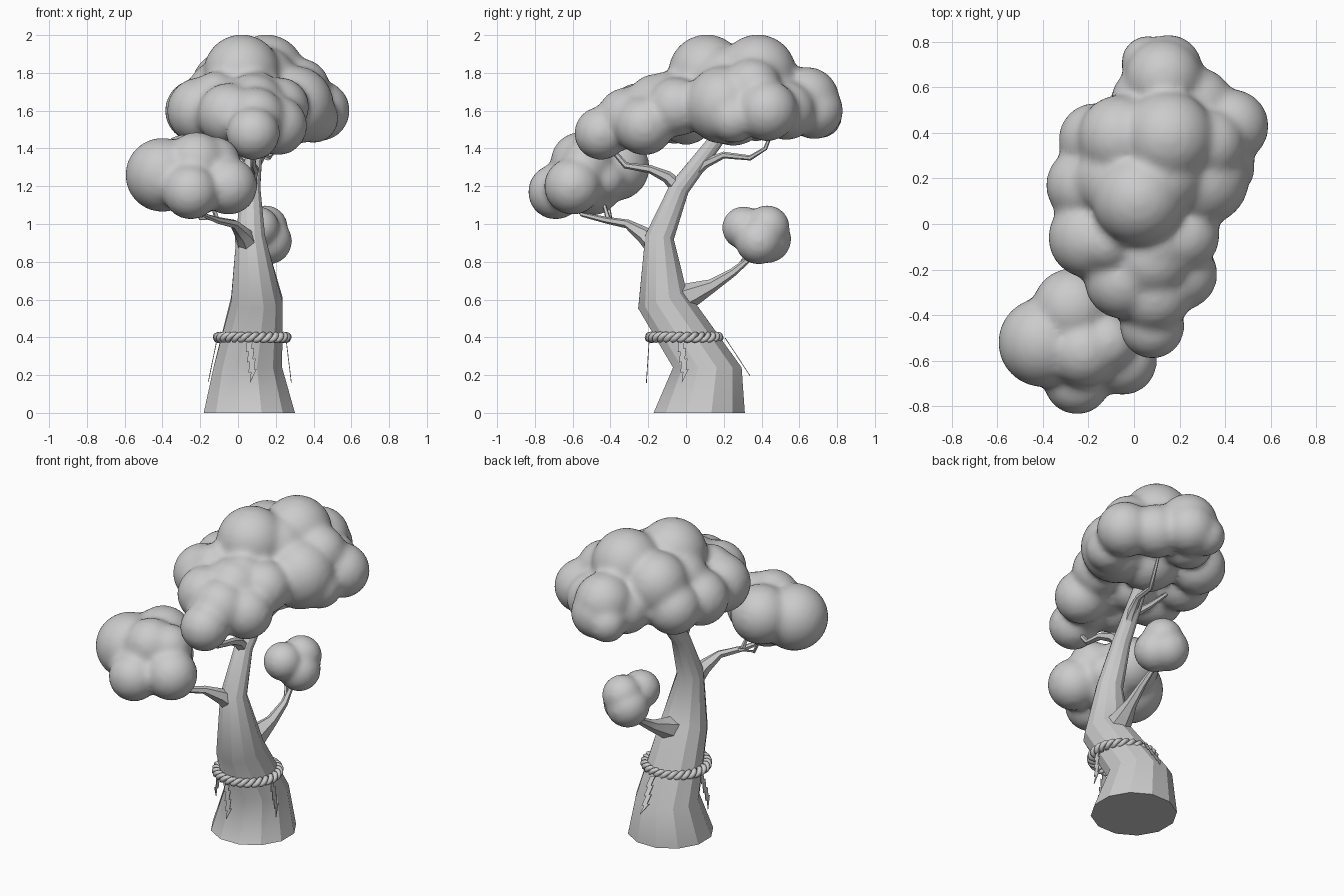
import bpy, bmesh
from math import sin, cos, pi, tau
from mathutils import Vector, Matrix

if "Cube" in bpy.data.objects:
    bpy.data.objects.remove(bpy.data.objects["Cube"])


def finish(bm, name, smooth=False):
    bmesh.ops.recalc_face_normals(bm, faces=bm.faces)
    mesh = bpy.data.meshes.new(name)
    bm.to_mesh(mesh)
    bm.free()
    for p in mesh.polygons:
        p.use_smooth = smooth
    ob = bpy.data.objects.new(name, mesh)
    bpy.context.collection.objects.link(ob)
    return ob


def limb(name, pts, sides=6, flat_start=False):
    """Faceted tapering tube through (x, y, z, radius) points, creased lengthwise."""
    bm = bmesh.new()
    pos = [Vector(p[:3]) for p in pts]
    rings = []
    for i, p in enumerate(pos):
        t = (pos[min(i + 1, len(pos) - 1)] - pos[max(i - 1, 0)]).normalized()
        if flat_start and i < 2:
            t = Vector((0, 0, 1))
        u = Vector((1, 0, 0)) if abs(t.x) < 0.8 else Vector((0, 1, 0))
        u = (u - t * u.dot(t)).normalized()
        v = t.cross(u)
        rings.append([bm.verts.new(p + pts[i][3] * (u * cos(a) + v * sin(a)))
                      for a in (tau * (k + 0.5) / sides for k in range(sides))])
    for a, b in zip(rings, rings[1:]):
        for k in range(sides):
            n = (k + 1) % sides
            bm.faces.new((a[k], a[n], b[n], b[k]))
            bm.edges.get((a[k], b[k])).smooth = False
    for ring in (rings[0], rings[-1]):
        for e in bm.faces.new(ring).edges:
            e.smooth = False
    for a, b in zip(rings, rings[1:]):
        for k in range(sides):
            bm.edges.get((a[k], b[k])).smooth = False
    return finish(bm, name, True)


def foliage(name, balls, voxel=0.02):
    """Cluster of spheres melted into one smooth clump."""
    bm = bmesh.new()
    for x, y, z, r in balls:
        bmesh.ops.create_icosphere(bm, subdivisions=4, radius=r + .002,
                                   matrix=Matrix.Translation((x, y, z)))
    ob = finish(bm, name, True)
    rm = ob.modifiers.new("melt", 'REMESH')
    rm.mode = 'VOXEL'
    rm.voxel_size = voxel
    rm.use_smooth_shade = True
    sm = ob.modifiers.new("soften", 'SMOOTH')
    sm.factor, sm.iterations = 0.5, 8
    return ob


# Trunk
limb("trunk", [(.06, .07, 0, .25), (.052, .113, .24, .188), (.10, -.125, .6, .141),
               (.067, -.14, .93, .079), (.065, -.035, 1.19, .055),
               (.09, .15, 1.43, .042), (.1, .25, 1.56, .03)], 12, True)

# Branches and twigs
limb("low_front_branch", [(.07, -.13, .86, .07), (.03, -.22, .94, .045), (-.02, -.31, 1.0, .024),
                          (-.11, -.42, 1.02, .018), (-.19, -.55, 1.05, .012), (-.23, -.6, 1.12, .009)])
limb("low_front_twig_a", [(-.11, -.41, 1.02, .015), (-.13, -.43, 1.09, .01), (-.15, -.44, 1.17, .008)], 5)
limb("low_front_twig_b", [(-.08, -.39, 1.02, .014), (-.2, -.4, 1.03, .01), (-.25, -.42, 1.15, .008)], 5)
limb("low_back_branch", [(.1, -.08, .58, .09), (.12, .05, .635, .06), (.14, .14, .675, .035),
                         (.15, .25, .745, .022), (.14, .34, .82, .014), (.14, .37, .88, .01)])
limb("low_back_twig", [(.15, .27, .76, .014), (.12, .31, .82, .01), (.1, .32, .92, .008)], 5)
limb("high_front_branch", [(.065, -.02, 1.17, .045), (.07, -.1, 1.25, .032), (.09, -.19, 1.29, .022),
                           (.08, -.32, 1.31, .017), (.08, -.38, 1.38, .014), (.08, -.42, 1.46, .01)])
limb("high_back_branch", [(.075, .02, 1.25, .035), (.1, .1, 1.32, .026), (.13, .2, 1.365, .018),
                          (.16, .34, 1.35, .014), (.2, .42, 1.4, .011), (.2, .46, 1.5, .008)])
limb("high_side_twig", [(.08, .06, 1.32, .028), (-.02, .12, 1.4, .018), (-.12, .17, 1.5, .01)])

# Foliage clumps
foliage("crown", [
    # front slope
    (.08, -.45, 1.48, .14), (.21, -.22, 1.52, .155), (-.05, -.25, 1.58, .165),
    (-.2, -.06, 1.6, .175), (.08, -.15, 1.62, .175), (.22, -.05, 1.62, .155),
    (-.12, -.08, 1.68, .125), (.1, -.1, 1.67, .135), (0, 0, 1.57, .15),
    (.09, -.31, 1.56, .162),
    # tall rear mass
    (.02, .11, 1.8, .202), (.15, .38, 1.8, .202), (-.06, .38, 1.73, .185), (-.22, .17, 1.6, .165),
    (-.17, .37, 1.6, .16), (.3, .2, 1.63, .205), (.43, .43, 1.6, .16), (.28, .53, 1.6, .155),
    (.13, .64, 1.66, .17), (.15, .68, 1.6, .15), (.05, .54, 1.6, .15), (.1, .25, 1.6, .185),
    (.06, .71, 1.57, .115), (.33, .35, 1.72, .155), (.4, .25, 1.56, .13), (-.1, .2, 1.7, .165),
    (.13, .22, 1.76, .18)])
foliage("low_front_foliage", [
    (-.4, -.52, 1.26, .195), (-.27, -.37, 1.3, .175), (-.22, -.56, 1.33, .155),
    (-.25, -.69, 1.17, .145), (-.05, -.6, 1.2, .15), (-.12, -.52, 1.33, .13),
    (-.15, -.44, 1.24, .12), (-.22, -.5, 1.2, .155)])
foliage("low_back_foliage", [
    (.162, .385, .91, .122), (.11, .43, .92, .125), (.105, .305, .98, .112), (.145, .43, .98, .117)], .015)

# Twisted rope ring around the trunk
RC = Vector((.075, -.01, .4))
STRANDS, TWISTS, STEPS = 2, 14, 280
cu = bpy.data.curves.new("rope", 'CURVE')
cu.dimensions = '3D'
cu.bevel_depth, cu.bevel_resolution = .0155, 1
for s in range(STRANDS):
    sp = cu.splines.new('POLY')
    sp.points.add(STEPS - 1)
    sp.use_cyclic_u = True
    for i, p in enumerate(sp.points):
        a = tau * i / STEPS
        b = a * TWISTS + tau * s / STRANDS
        r = .179 + .0145 * cos(b)
        p.co = (RC.x + r * cos(a), RC.y + r * sin(a), RC.z + .0145 * sin(b), 1)
rope = bpy.data.objects.new("rope", cu)
bpy.context.collection.objects.link(rope)


# Zigzag paper streamers: slanted panels hanging in steps, the last one pointed
def streamer(name, angle, dist, lean, drop):
    bm = bmesh.new()
    out = Vector((cos(angle), sin(angle), 0))
    side = Vector((-sin(angle), cos(angle), 0))
    down = Vector((0, 0, -drop)) + out * lean
    top = Vector((RC.x, RC.y, .385)) + out * dist
    for k in range(4):
        s, t, w = -.026 + .007 * k, .24 * k, .03
        tip = .004 if k == 3 else w
        panel = [(s, t - .03), (s - .008, t + .27), (s - .008 + tip, t + .24), (s + w, t - .06)]
        bm.faces.new([bm.verts.new(top + side * a + down * b) for a, b in panel])
    ob = finish(bm, name)
    so = ob.modifiers.new("thickness", 'SOLIDIFY')
    so.thickness, so.offset = .004, 0


for nm, k, d, lean, drop in (("front", -1, .185, .015, .23), ("right", 0, .18, .028, .23),
                             ("back", 1, .225, .125, .19), ("left", 2, .187, .045, .22)):
    streamer(nm + "_streamer", k * pi / 2, d, lean, drop)
